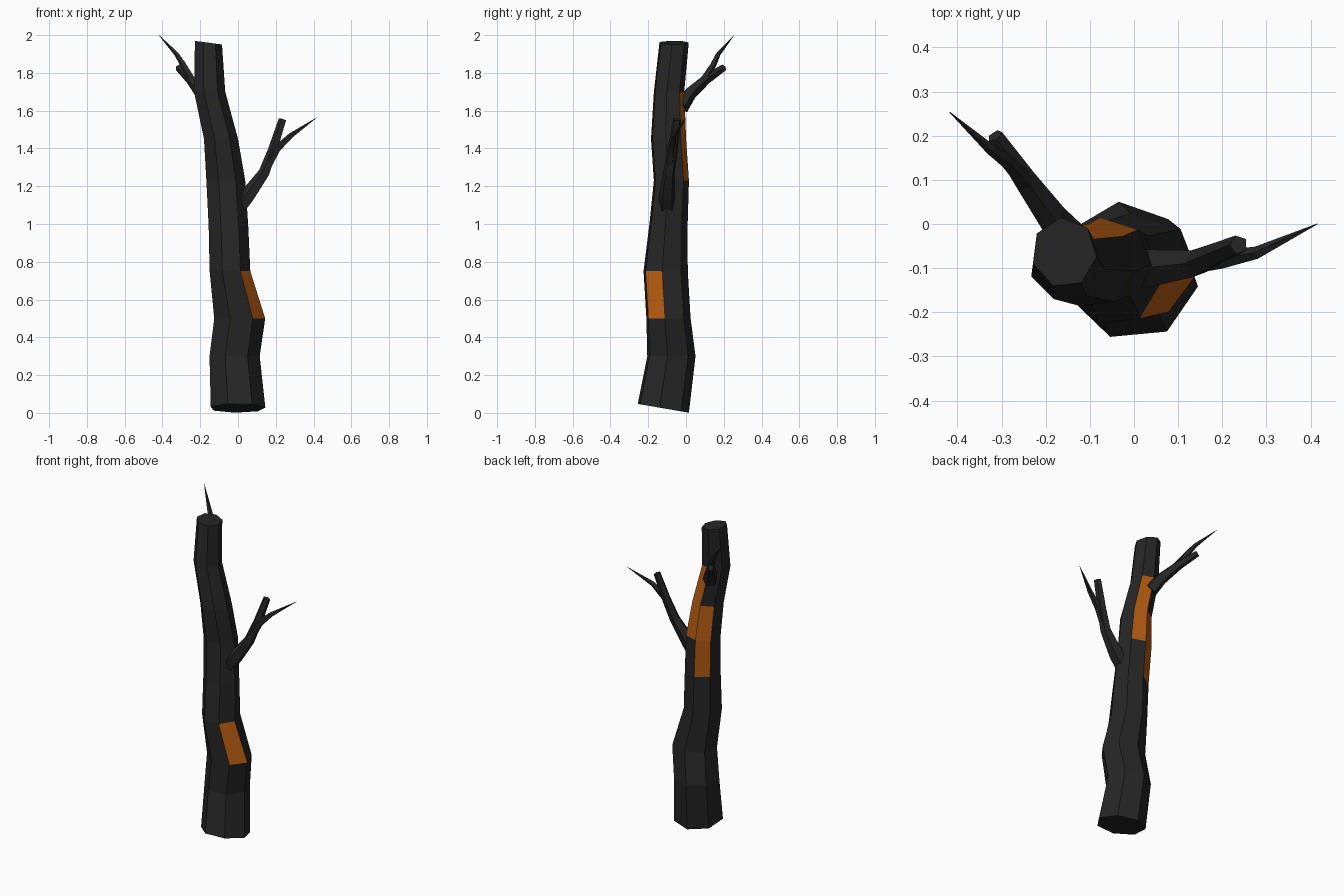
import bpy, bmesh, math
from mathutils import Vector

cube = bpy.data.objects.get("Cube")
if cube:
    bpy.data.objects.remove(cube, do_unlink=True)


def material(name, rgb):
    m = bpy.data.materials.new(name)
    m.use_nodes = True
    m.diffuse_color = (*rgb, 1)
    bsdf = m.node_tree.nodes["Principled BSDF"]
    bsdf.inputs["Base Color"].default_value = (*rgb, 1)
    bsdf.inputs["Roughness"].default_value = 0.9
    return m


bark = material("charred bark", (0.019, 0.019, 0.02))
ember = material("ember orange", (0.47, 0.108, 0.006))


def finish(bm, name, mats):
    bmesh.ops.recalc_face_normals(bm, faces=bm.faces)
    mesh = bpy.data.meshes.new(name)
    bm.to_mesh(mesh)
    bm.free()
    for m in mats:
        mesh.materials.append(m)
    obj = bpy.data.objects.new(name, mesh)
    bpy.context.scene.collection.objects.link(obj)
    return obj


def skin(bm, rings, painted=()):
    """Join rings of points into a capped tube; painted holds (ring, side) cells."""
    loops = [[bm.verts.new(p) for p in ring] for ring in rings]
    n = len(loops[0])
    for r, (a, b) in enumerate(zip(loops, loops[1:])):
        for s in range(n):
            t = (s + 1) % n
            face = bm.faces.new((a[s], a[t], b[t], b[s]))
            face.material_index = int((r, s) in painted)
    bm.faces.new(loops[0][::-1])
    bm.faces.new(loops[-1])


# Trunk: crooked seven-sided column (height, centre x, centre y, radius x, radius y)
SIDES = 7
sections = [
    (0.025, -0.003, -0.124, 0.149, 0.140),
    (0.30, -0.021, -0.081, 0.137, 0.132),
    (0.50, 0.006, -0.096, 0.139, 0.121),
    (0.75, -0.045, -0.111, 0.111, 0.121),
    (0.99, -0.053, -0.096, 0.108, 0.105),
    (1.23, -0.067, -0.080, 0.106, 0.096),
    (1.45, -0.092, -0.095, 0.093, 0.096),
    (1.70, -0.152, -0.092, 0.085, 0.083),
    (1.96, -0.158, -0.065, 0.074, 0.080),
]
rings = []
for i, (z, cx, cy, rx, ry) in enumerate(sections):
    ring = []
    for s in range(SIDES):
        a = math.radians(-110) + math.tau * s / SIDES
        c, d = math.cos(a), math.sin(a)
        # Broken ends lean: the foot rises at the front, the top dips to the left
        lean = -0.024 * d if i == 0 else -0.01 * c if i == len(sections) - 1 else 0
        ring.append((cx + rx * c, cy + ry * d, z + lean))
    rings.append(ring)

# Glowing patches: one low at the front left, two high at the back
glow = {(2, 1), (5, 3), (6, 3), (4, 4), (5, 4)}
bm = bmesh.new()
skin(bm, rings, glow)
finish(bm, "trunk", [bark, ember])


# Branches: tapered tubes along a path of (x, y, z, radius)
def tube(name, path, sides=5):
    pts = [Vector(p[:3]) for p in path]
    rings = []
    for i, p in enumerate(pts):
        ahead = pts[min(i + 1, len(pts) - 1)] - pts[max(i - 1, 0)]
        ahead.normalize()
        u = ahead.cross(Vector((0, 1, 0))).normalized()
        v = ahead.cross(u)
        r = path[i][3]
        rings.append([p + r * (math.cos(a) * u + math.sin(a) * v)
                      for a in (math.tau * k / sides for k in range(sides))])
    bm = bmesh.new()
    skin(bm, rings)
    return finish(bm, name, [bark])


tube("left_branch", [
    (-0.01, -0.10, 1.07, 0.046), (0.05, -0.10, 1.145, 0.044),
    (0.14, -0.09, 1.27, 0.032), (0.185, -0.07, 1.39, 0.027),
    (0.237, -0.047, 1.553, 0.022)])
tube("left_twig", [
    (0.15, -0.088, 1.29, 0.024), (0.205, -0.08, 1.395, 0.022),
    (0.28, -0.065, 1.467, 0.015), (0.415, 0.0, 1.562, 0.001)])
tube("right_branch", [
    (-0.15, -0.03, 1.62, 0.045), (-0.19, 0.02, 1.69, 0.036),
    (-0.25, 0.105, 1.765, 0.027), (-0.315, 0.2, 1.828, 0.019)])
tube("right_twig", [
    (-0.245, 0.095, 1.765, 0.022), (-0.29, 0.145, 1.845, 0.017),
    (-0.325, 0.17, 1.90, 0.013), (-0.417, 0.253, 1.998, 0.001)])
